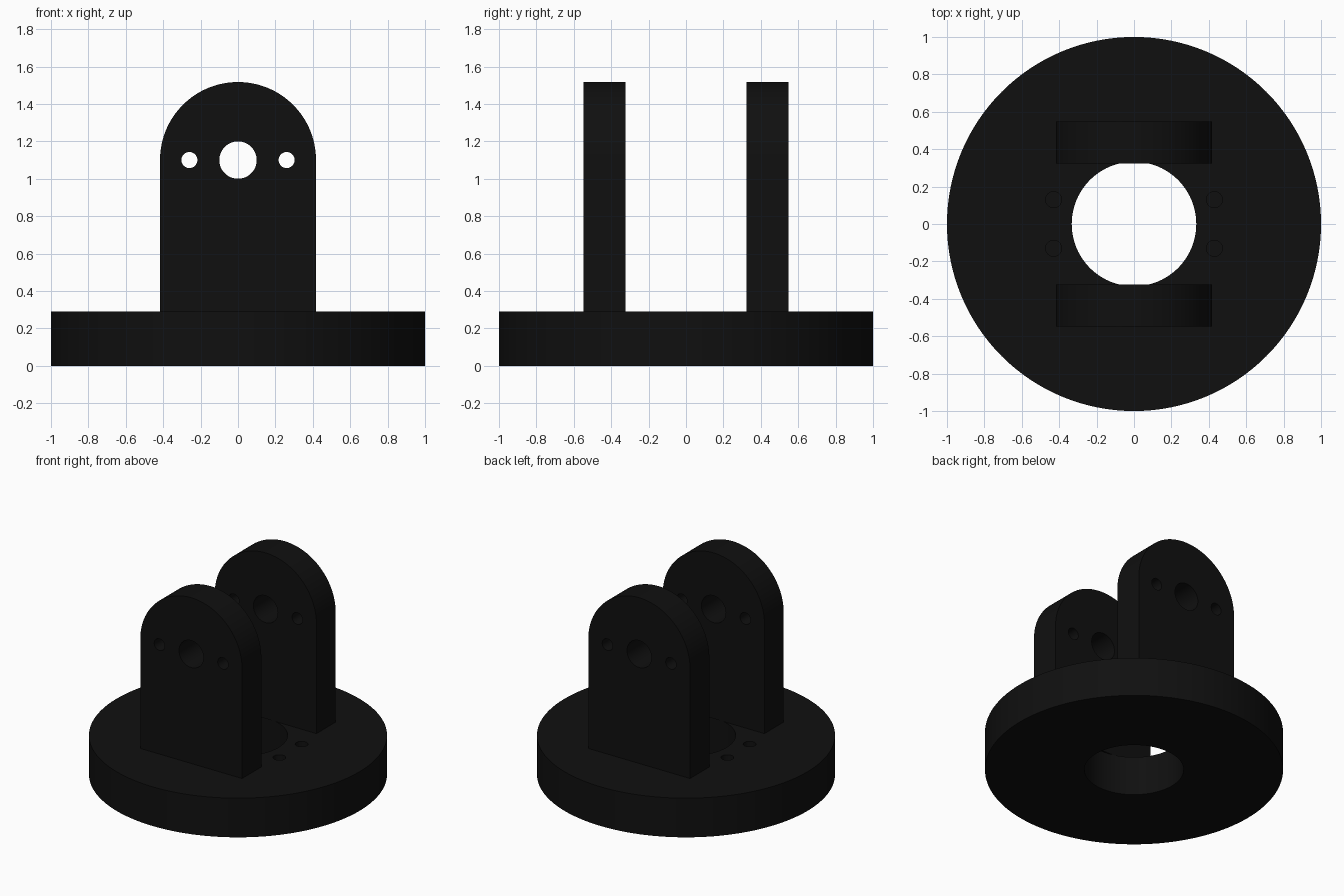
import bpy
import math

cube = bpy.data.objects.get("Cube")
if cube:
    bpy.data.objects.remove(cube, do_unlink=True)

BASE_TOP = 0.29
PIVOT_Z = 1.1
HALF_W = 0.417
PLATE_T = 0.225
PLATE_Y = 0.435

black = bpy.data.materials.new("black plastic")
black.use_nodes = True
color = (0.005, 0.005, 0.005, 1)
black.diffuse_color = color
black.node_tree.nodes["Principled BSDF"].inputs["Base Color"].default_value = color


def cylinder(name, radius, depth, location, axis="Z", sides=64):
    tilt = (math.pi / 2, 0, 0) if axis == "Y" else (0, 0, 0)
    bpy.ops.mesh.primitive_cylinder_add(vertices=sides, radius=radius, depth=depth,
                                        location=location, rotation=tilt)
    obj = bpy.context.object
    obj.name = name
    return obj


def drill(obj, cutters):
    """Subtract the cutters, apply the result and remove them."""
    for cutter in cutters:
        cutter.hide_render = True
        mod = obj.modifiers.new("drill", "BOOLEAN")
        mod.operation = "DIFFERENCE"
        mod.solver = "EXACT"
        mod.object = cutter
    bpy.context.view_layer.update()
    graph = bpy.context.evaluated_depsgraph_get()
    mesh = bpy.data.meshes.new_from_object(obj.evaluated_get(graph))
    obj.modifiers.clear()
    obj.data = mesh
    for cutter in cutters:
        bpy.data.objects.remove(cutter, do_unlink=True)


def finish(obj):
    obj.data.materials.clear()
    obj.data.materials.append(black)
    bpy.ops.object.select_all(action="DESELECT")
    obj.select_set(True)
    bpy.context.view_layer.objects.active = obj
    bpy.ops.object.shade_smooth_by_angle(angle=math.radians(30))


# Round base with a central bore and four shallow screw holes
base = cylinder("round_base", 1, BASE_TOP, (0, 0, BASE_TOP / 2), sides=128)
cutters = [cylinder("bore_cutter", 0.333, 1, (0, 0, BASE_TOP / 2), sides=96)]
for x in (-0.43, 0.43):
    for y in (-0.13, 0.13):
        cutters.append(cylinder("screw_cutter", 0.043, 0.3, (x, y, BASE_TOP), sides=32))
drill(base, cutters)
finish(base)


# Upright plates with rounded tops, a pivot hole and two pin holes
def bracket(name, y):
    steps = 64
    outline = [(-HALF_W, BASE_TOP), (HALF_W, BASE_TOP)]
    for i in range(steps + 1):
        a = math.pi * i / steps
        outline.append((HALF_W * math.cos(a), PIVOT_Z + HALF_W * math.sin(a)))
    n = len(outline)
    verts = [(x, y + side * PLATE_T / 2, z) for side in (-1, 1) for x, z in outline]
    faces = [tuple(range(n)), tuple(reversed(range(n, 2 * n)))]
    for i in range(n):
        j = (i + 1) % n
        faces.append((j, i, i + n, j + n))
    mesh = bpy.data.meshes.new(name)
    mesh.from_pydata(verts, [], faces)
    obj = bpy.data.objects.new(name, mesh)
    bpy.context.collection.objects.link(obj)
    holes = [cylinder("hole_cutter", r, 0.6, (x, y, PIVOT_Z), "Y", 48)
             for x, r in ((0, 0.1), (-0.26, 0.043), (0.26, 0.043))]
    drill(obj, holes)
    finish(obj)


bracket("front_bracket", -PLATE_Y)
bracket("back_bracket", PLATE_Y)
